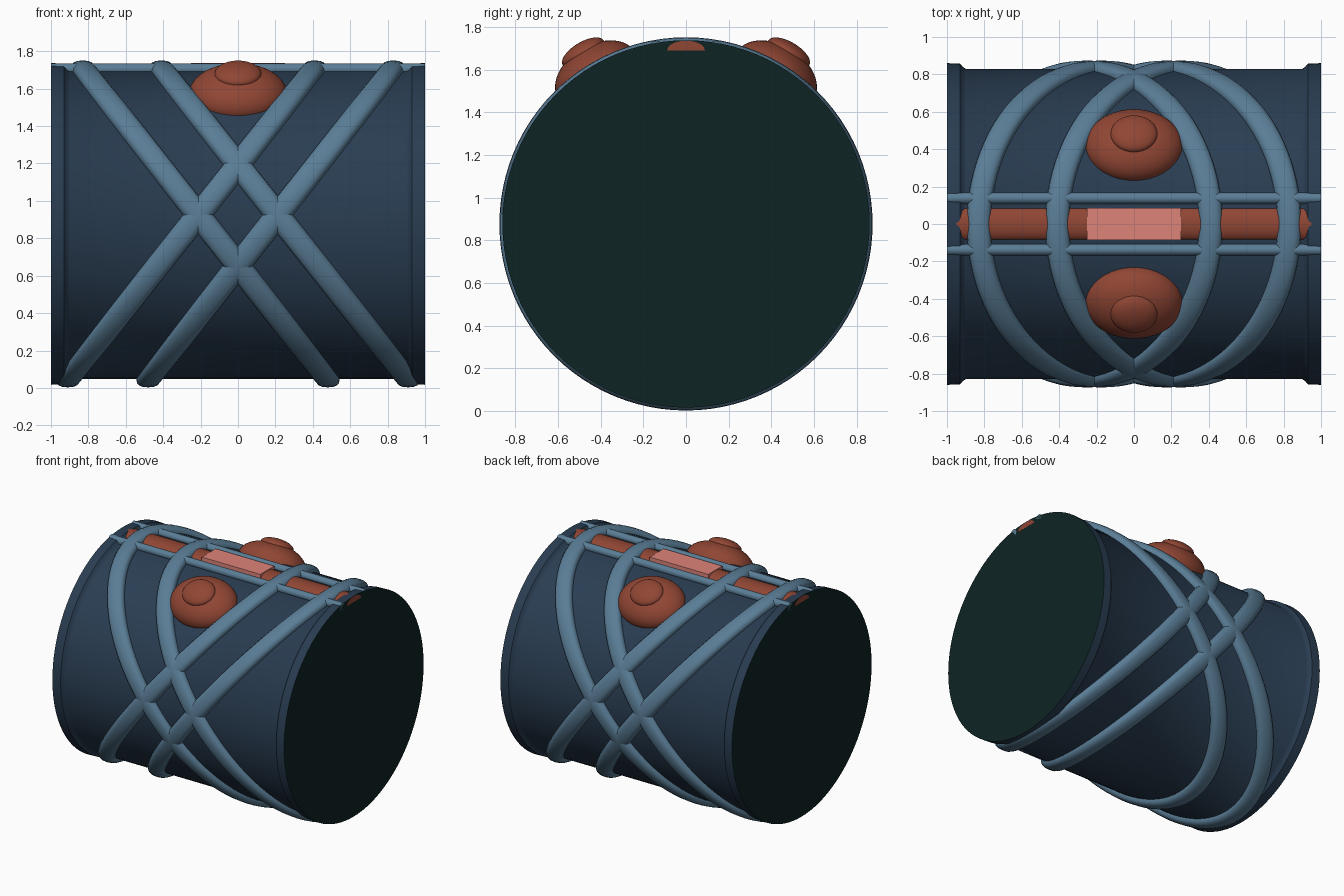
import bpy, bmesh, math
from mathutils import Vector, Matrix

if "Cube" in bpy.data.objects:
    bpy.data.objects.remove(bpy.data.objects["Cube"])

CZ = 0.877   # height of the barrel axis
R = 0.83     # barrel radius


def material(name, rgb):
    m = bpy.data.materials.new(name)
    m.diffuse_color = (*rgb, 1)
    m.use_nodes = True
    m.node_tree.nodes["Principled BSDF"].inputs["Base Color"].default_value = m.diffuse_color
    return m


NAVY = material("dark blue", (0.022, 0.046, 0.083))
STEEL = material("steel blue", (0.102, 0.205, 0.305))
RUST = material("rust red", (0.28, 0.061, 0.034))
PINK = material("light red", (0.73, 0.23, 0.19))
DARK = material("dark green", (0.0045, 0.0176, 0.0185))


def finish(name, bm, mats, smooth=True):
    bmesh.ops.recalc_face_normals(bm, faces=bm.faces)
    me = bpy.data.meshes.new(name)
    bm.to_mesh(me)
    bm.free()
    ob = bpy.data.objects.new(name, me)
    bpy.context.collection.objects.link(ob)
    for m in mats:
        me.materials.append(m)
    if smooth:
        bpy.ops.object.select_all(action='DESELECT')
        bpy.context.view_layer.objects.active = ob
        ob.select_set(True)
        bpy.ops.object.shade_smooth_by_angle(angle=math.radians(35))
    return ob


def skin(bm, rings, closed=False):
    """Bridge successive rings of points; cap the ends when open."""
    vs = [[bm.verts.new(p) for p in ring] for ring in rings]
    n = len(vs[0])
    for i in range(len(vs) if closed else len(vs) - 1):
        a, b = vs[i], vs[(i + 1) % len(vs)]
        for j in range(n):
            k = (j + 1) % n
            bm.faces.new((a[j], a[k], b[k], b[j]))
    if not closed:
        bm.faces.new(vs[0])
        bm.faces.new(vs[-1])


def around(x, r, n=96):
    return [(x, r * math.sin(2 * math.pi * i / n), CZ + r * math.cos(2 * math.pi * i / n))
            for i in range(n)]


# Barrel with a raised rim at each end and dark end discs
half = [(0.9, R), (0.915, 0.84), (0.93, 0.857), (0.999, 0.86)]
profile = [(-x, r) for x, r in reversed(half)] + half
bm = bmesh.new()
skin(bm, [around(x, r) for x, r in profile])
for f in bm.faces:
    f.material_index = 1 if len(f.verts) > 4 else 0
finish("barrel", bm, [NAVY, DARK])


# Slanted straps: rounded flat section swept around a tilted loop
def strap(name, mid, slant, n=96, m=16):
    rings = []
    for i in range(n):
        t = 2 * math.pi * i / n
        out = Vector((0, math.sin(t), math.cos(t)))
        path = Vector((slant * math.sin(t), R * math.cos(t), -R * math.sin(t))).normalized()
        side = path.cross(out).normalized()
        c = Vector((mid - slant * math.cos(t), 0, CZ)) + out * R
        ring = []
        for j in range(m):
            a = 2 * math.pi * j / m
            u, v = math.cos(a), math.sin(a)
            w = math.copysign(abs(u) ** 0.8, u) * 0.064
            h = math.copysign(abs(v) ** 0.8, v) * 0.044
            ring.append(c + side * w + out * h)
        rings.append(ring)
    bm = bmesh.new()
    skin(bm, rings, closed=True)
    finish(name, bm, [STEEL])


for s, label in ((1, "left"), (-1, "right")):
    strap("outer_strap_" + label, s * -0.175, s * 0.655)
    strap("inner_strap_" + label, s * 0.25, s * 0.66)

# Pair of rails along the top
for s, label in ((-1, "front"), (1, "back")):
    bm = bmesh.new()
    skin(bm, [[(x, s * 0.138 + 0.03 * math.cos(a), 1.705 + 0.03 * math.sin(a))
               for a in (2 * math.pi * k / 16 for k in range(16))] for x in (-0.999, 0.999)])
    finish("top_rail_" + label, bm, [STEEL])

# Domed strip between the rails
arc = [math.pi * k / 10 for k in range(11)]
bm = bmesh.new()
skin(bm, [[(x, 0.088 * math.cos(a), 1.69 + 0.045 * math.sin(a)) for a in arc]
          for x in (-1.0, 1.0)])
finish("top_strip", bm, [RUST])

# Flat light panel on the strip
bm = bmesh.new()
bmesh.ops.create_cube(bm, size=1, matrix=Matrix.Translation((0, 0, 1.718))
                      @ Matrix.Diagonal((0.505, 0.172, 0.04, 1)))
finish("light_panel", bm, [PINK], smooth=False)


# Domes with a smaller button on each, leaning outwards
def dome(name, s, dist, size):
    tilt = math.radians(31) * s
    pos = Vector((0, dist * math.sin(tilt), CZ + dist * math.cos(tilt)))
    bm = bmesh.new()
    bmesh.ops.create_uvsphere(bm, u_segments=40, v_segments=24, radius=1,
                              matrix=Matrix.Translation(pos) @ Matrix.Rotation(-tilt, 4, 'X')
                              @ Matrix.Diagonal((*size, 1)))
    finish(name, bm, [RUST])


for s, label in ((-1, "front"), (1, "back")):
    dome("dome_" + label, s, 0.81, (0.262, 0.212, 0.145))
    dome("dome_button_" + label, s, 0.935, (0.125, 0.112, 0.05))
